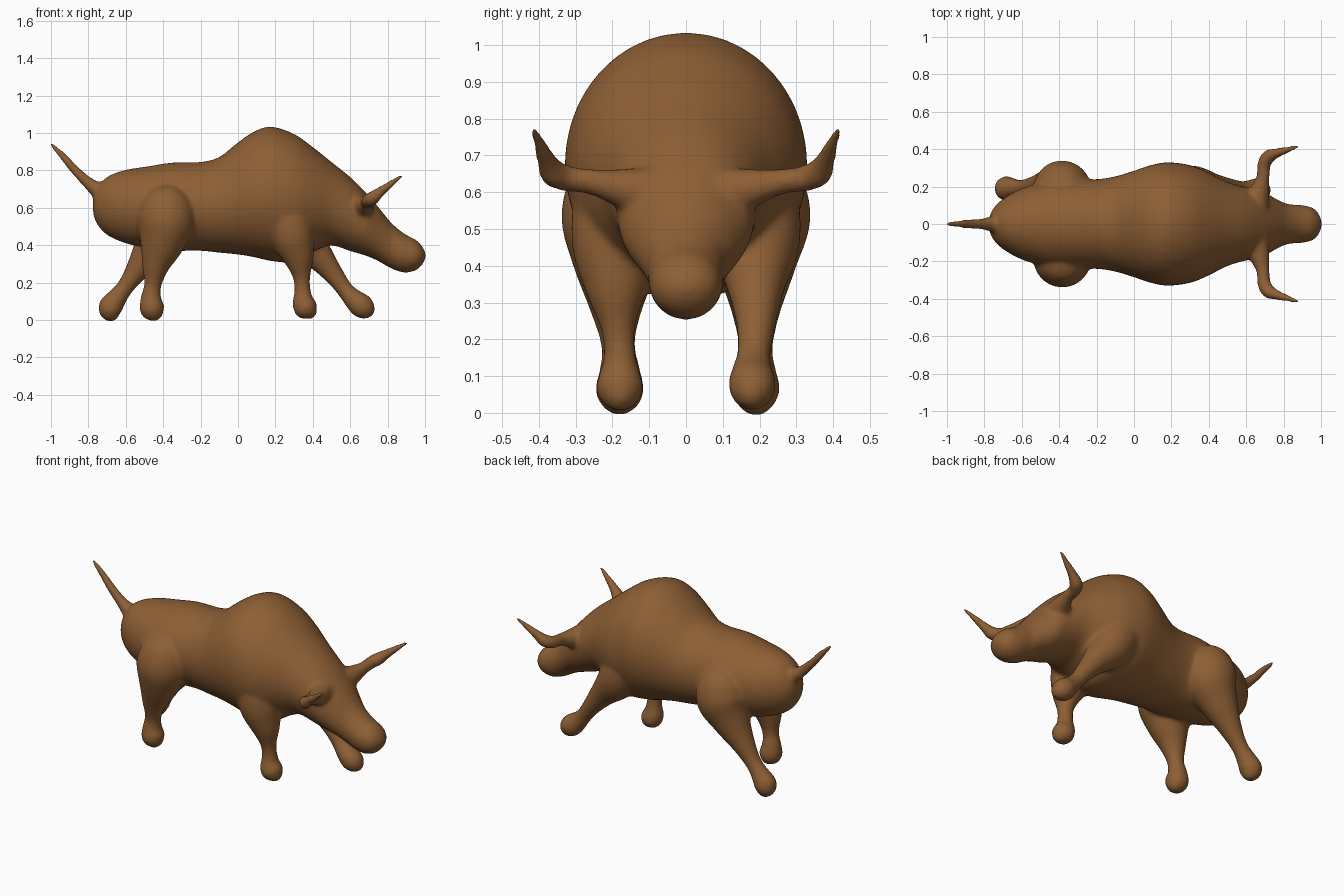
import bpy, bmesh, math
from mathutils import Vector

bm = bmesh.new()


def spline(rows, steps=6):
    """Catmull-Rom through rows of numbers."""
    out = []
    n = len(rows)
    for i in range(n - 1):
        a, b, c, d = (rows[max(i - 1, 0)], rows[i], rows[i + 1], rows[min(i + 2, n - 1)])
        for s in range(steps):
            t = s / steps
            out.append([0.5 * (2 * q + (r - p) * t + (2 * p - 5 * q + 4 * r - w) * t * t
                               + (3 * q - p - 3 * r + w) * t ** 3)
                        for p, q, r, w in zip(a, b, c, d)])
    out.append(list(rows[-1]))
    return out


def skin(rings):
    loops = [[bm.verts.new(p) for p in ring] for ring in rings]
    k = len(loops[0])
    faces = [bm.faces.new(loops[0][::-1]), bm.faces.new(loops[-1])]
    for a, b in zip(loops, loops[1:]):
        for j in range(k):
            faces.append(bm.faces.new((a[j], a[(j + 1) % k], b[(j + 1) % k], b[j])))
    bmesh.ops.recalc_face_normals(bm, faces=faces)


def limb(rows, sides=24):
    """Round tube along (x, y, z, radius) points."""
    pts = spline(rows)
    rings = []
    for i, p in enumerate(pts):
        t = (Vector(pts[min(i + 1, len(pts) - 1)][:3]) - Vector(pts[max(i - 1, 0)][:3])).normalized()
        u = t.cross(Vector((1, 0.3, 0))).normalized()
        v = t.cross(u)
        r = max(p[3], 0.004)
        rings.append([Vector(p[:3]) + r * (u * math.cos(2 * math.pi * j / sides)
                                           + v * math.sin(2 * math.pi * j / sides))
                      for j in range(sides)])
    skin(rings)


# Trunk, neck and head: x, bottom z, top z, half width
trunk = [(-.775, .57, .65, .03), (-.755, .515, .70, .08), (-.70, .455, .765, .135),
         (-.60, .41, .803, .19), (-.48, .385, .822, .225), (-.35, .37, .842, .24),
         (-.20, .37, .845, .24), (-.10, .36, .872, .255), (0, .35, .95, .285),
         (.09, .335, 1.01, .315), (.18, .315, 1.034, .33), (.30, .31, .995, .315),
         (.40, .365, .925, .275), (.50, .398, .845, .225), (.60, .368, .765, .195),
         (.68, .345, .685, .18), (.75, .315, .605, .14), (.82, .275, .52, .108),
         (.89, .253, .462, .102), (.95, .265, .43, .09), (.985, .295, .395, .06),
         (1.003, .33, .36, .02)]
skin([[(x, w * math.cos(2 * math.pi * j / 40), (b + t) / 2 + (t - b) / 2 * math.sin(2 * math.pi * j / 40))
       for j in range(40)] for x, b, t, w in spline(trunk)])

# Hind legs: near one upright, far one stretched back
limb([(-.38, -.15, .70, .06), (-.38, -.175, .63, .135), (-.385, -.185, .52, .155),
      (-.41, -.19, .40, .118), (-.44, -.19, .29, .075), (-.455, -.185, .19, .047),
      (-.465, -.18, .12, .055), (-.46, -.18, .065, .067), (-.445, -.18, .025, .052),
      (-.435, -.18, -.002, .02)])
limb([(-.38, .15, .70, .06), (-.38, .175, .63, .135), (-.39, .185, .52, .155),
      (-.45, .19, .40, .11), (-.53, .19, .28, .068), (-.60, .19, .18, .047),
      (-.65, .19, .115, .055), (-.68, .19, .07, .066), (-.675, .19, .03, .055),
      (-.66, .19, -.002, .02)])

# Front legs: near one upright, far one reaching forward
limb([(.25, -.16, .66, .06), (.26, -.18, .58, .12), (.29, -.19, .45, .12),
      (.325, -.19, .33, .083), (.34, -.185, .23, .047), (.345, -.18, .15, .045),
      (.35, -.18, .095, .06), (.365, -.18, .06, .064), (.385, -.18, .03, .045),
      (.395, -.18, .008, .015)])
limb([(.25, .16, .66, .06), (.26, .18, .58, .12), (.33, .19, .46, .12),
      (.43, .19, .345, .08), (.51, .19, .245, .055), (.57, .185, .165, .046),
      (.615, .18, .115, .055), (.655, .18, .08, .065), (.695, .18, .052, .054),
      (.725, .18, .035, .02)])

# Horns, mirrored
for s in (-1, 1):
    limb([(.65, s * .08, .60, .07), (.67, s * .17, .61, .055), (.69, s * .25, .627, .036),
          (.695, s * .32, .637, .036), (.72, s * .36, .652, .038), (.76, s * .378, .685, .028),
          (.82, s * .397, .73, .019), (.88, s * .416, .775, .010)])

# Tail
limb([(-.68, 0, .66, .06), (-.75, 0, .695, .045), (-.81, 0, .742, .031), (-.87, 0, .80, .026),
      (-.94, 0, .88, .020), (-1.004, 0, .945, .011)])

mesh = bpy.data.meshes.new("bull")
bm.to_mesh(mesh)
bm.free()
bull = bpy.data.objects.new("bull", mesh)
bpy.context.collection.objects.link(bull)

# Fuse the parts into one soft skin
fuse = bull.modifiers.new("fuse", 'REMESH')
fuse.mode = 'VOXEL'
fuse.voxel_size = 0.011
fuse.use_smooth_shade = True
soft = bull.modifiers.new("soften", 'SMOOTH')
soft.factor = 0.5
soft.iterations = 12

hide = bpy.data.materials.new("brown hide")
hide.diffuse_color = (0.27, 0.115, 0.035, 1)
mesh.materials.append(hide)
